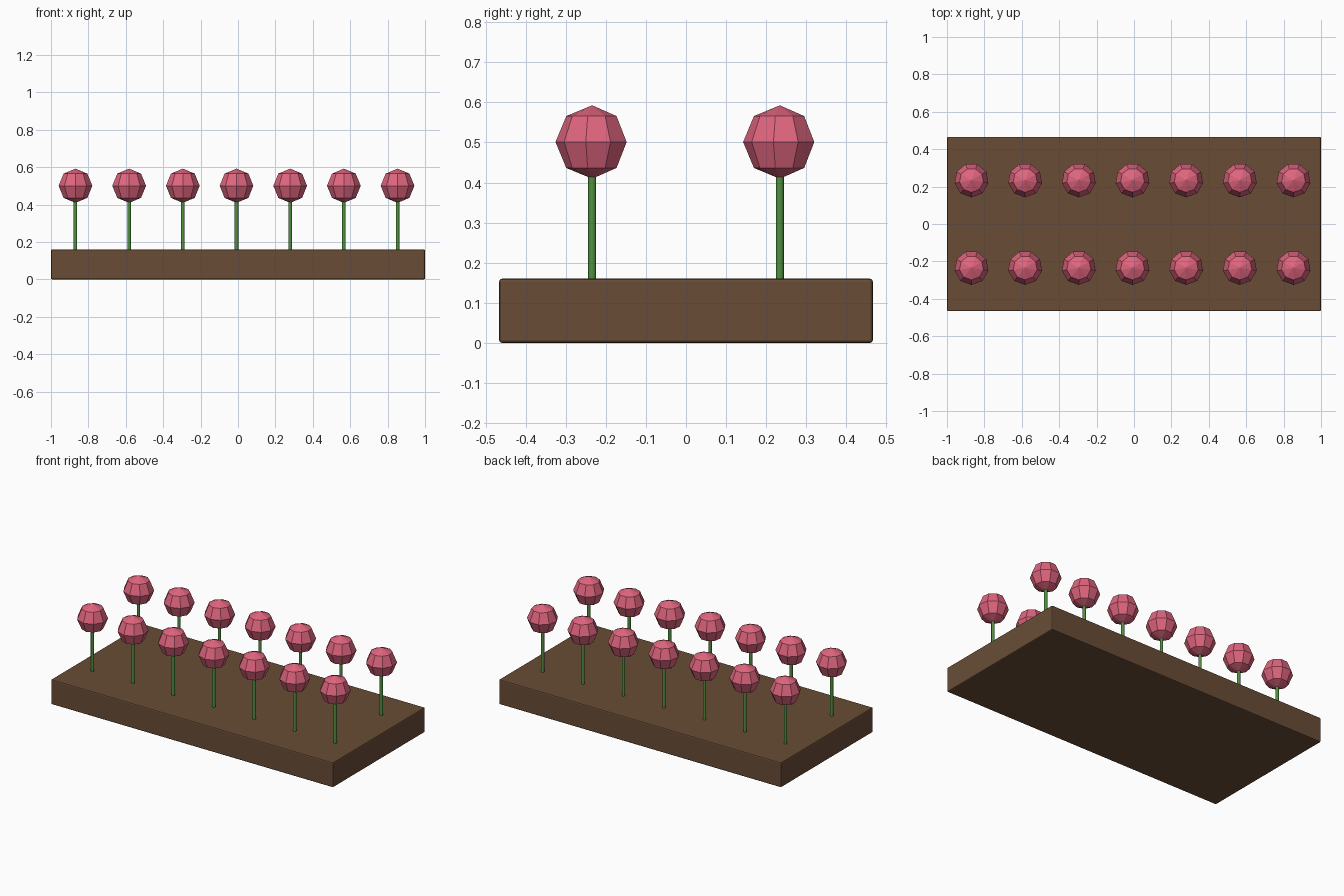
import bpy
import math

old = bpy.data.objects.get("Cube")
if old:
    bpy.data.objects.remove(old, do_unlink=True)


def make_material(name, colour):
    mat = bpy.data.materials.new(name)
    mat.use_nodes = True
    mat.diffuse_color = (*colour, 1)
    mat.node_tree.nodes["Principled BSDF"].inputs["Base Color"].default_value = (*colour, 1)
    return mat


def finish(name, mat):
    obj = bpy.context.object
    obj.name = name
    obj.data.materials.append(mat)
    return obj


soil = make_material("soil brown", (0.14, 0.073, 0.037))
green = make_material("stem green", (0.08, 0.28, 0.05))
pink = make_material("blossom pink", (0.74, 0.13, 0.21))

BED_TOP = 0.16
HEAD_Z = 0.501
HEAD_RADIUS = 0.0915
FIRST_X, SPACING = -0.869, 0.287

# Soil bed with slightly softened edges
bpy.ops.mesh.primitive_cube_add(size=1, location=(0, 0, BED_TOP / 2))
bed = finish("soil_bed", soil)
bed.scale = (2, 0.932, BED_TOP)
bpy.ops.object.transform_apply(location=False, rotation=False, scale=True)
bevel = bed.modifiers.new("soft edges", 'BEVEL')
bevel.width = 0.007
bevel.segments = 2

# Two rows of seven flowers, each a thin stem with a faceted round head
for row, y in (("front", -0.234), ("back", 0.234)):
    for i in range(7):
        x = FIRST_X + SPACING * i
        bottom, top = BED_TOP - 0.03, HEAD_Z - 0.05
        bpy.ops.mesh.primitive_cylinder_add(
            vertices=10, radius=0.01, depth=top - bottom,
            location=(x, y, (bottom + top) / 2))
        finish(f"{row}_stem_{i + 1}", green)
        bpy.ops.object.shade_smooth_by_angle(angle=math.radians(40))

        bpy.ops.mesh.primitive_uv_sphere_add(
            segments=9, ring_count=4, radius=HEAD_RADIUS,
            location=(x, y, HEAD_Z), rotation=(0, 0, math.pi))
        finish(f"{row}_blossom_{i + 1}", pink)
